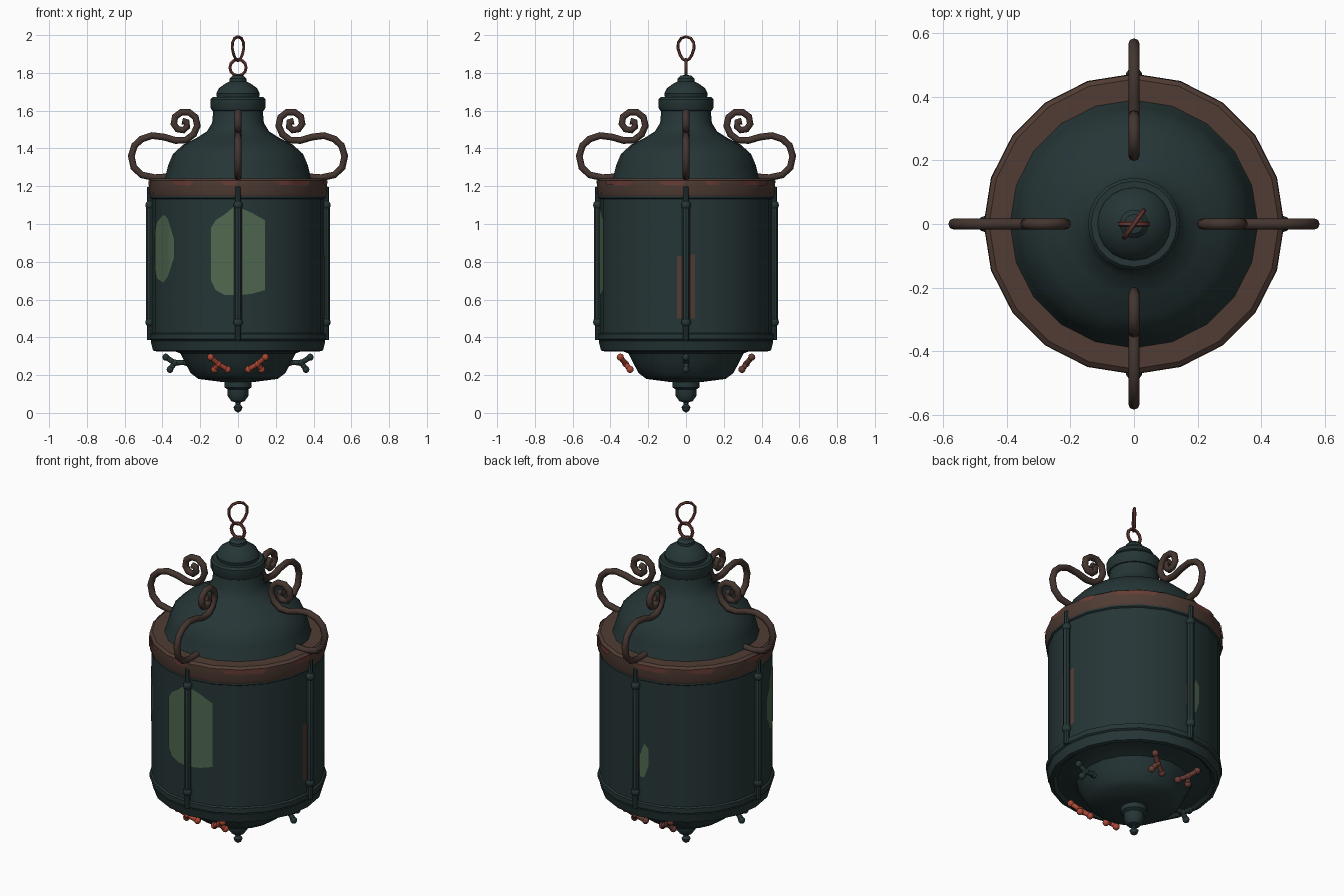
import bpy, bmesh, math, random
from mathutils import Vector

if "Cube" in bpy.data.objects:
    bpy.data.objects.remove(bpy.data.objects["Cube"])

random.seed(4)
SIDES = 20


def material(name, rgb):
    m = bpy.data.materials.new(name)
    m.diffuse_color = (*rgb, 1)
    m.use_nodes = True
    m.node_tree.nodes["Principled BSDF"].inputs["Base Color"].default_value = m.diffuse_color
    return m


DARK = material("dark green iron", (0.019, 0.036, 0.037))
BROWN = material("brown rust", (0.080, 0.045, 0.034))
SCROLL = material("dark brown iron", (0.058, 0.036, 0.029))
RED = material("red rust", (0.140, 0.045, 0.036))
BRIGHT = material("bright red rust", (0.42, 0.065, 0.037))
GREEN = material("pale green glass", (0.080, 0.138, 0.080))


def finish(ob, mat, angle=35):
    ob.data.materials.append(mat)
    bpy.ops.object.select_all(action='DESELECT')
    ob.select_set(True)
    bpy.context.view_layer.objects.active = ob
    if ob.type == 'CURVE':
        bpy.ops.object.convert(target='MESH')
    bpy.ops.object.shade_smooth_by_angle(angle=math.radians(angle))
    return ob


def mesh_object(name, bm, mat):
    me = bpy.data.meshes.new(name)
    bm.to_mesh(me)
    bm.free()
    ob = bpy.data.objects.new(name, me)
    bpy.context.collection.objects.link(ob)
    return finish(ob, mat)


def lathe(name, profile, mat, n=SIDES, at=(0, 0)):
    bm = bmesh.new()
    rings = [[bm.verts.new((at[0] + r * math.cos(2 * math.pi * i / n),
                            at[1] + r * math.sin(2 * math.pi * i / n), z))
              for i in range(n)] for r, z in profile]
    for a, b in zip(rings, rings[1:]):
        for i in range(n):
            j = (i + 1) % n
            bm.faces.new((a[i], a[j], b[j], b[i]))
    bmesh.ops.remove_doubles(bm, verts=bm.verts, dist=1e-5)
    bmesh.ops.recalc_face_normals(bm, faces=bm.faces)
    return mesh_object(name, bm, mat)


def tube(name, paths, r, mat, cyclic=False, res=2):
    cu = bpy.data.curves.new(name, 'CURVE')
    cu.dimensions = '3D'
    cu.bevel_depth = r
    cu.bevel_resolution = res
    cu.use_fill_caps = True
    for path in paths:
        sp = cu.splines.new('POLY')
        sp.points.add(len(path) - 1)
        for p, co in zip(sp.points, path):
            p.co = (*co, 1)
        sp.use_cyclic_u = cyclic
    ob = bpy.data.objects.new(name, cu)
    bpy.context.collection.objects.link(ob)
    return finish(ob, mat, 50)


def ball(name, co, r, mat):
    bm = bmesh.new()
    bmesh.ops.create_uvsphere(bm, u_segments=10, v_segments=6, radius=r)
    bmesh.ops.translate(bm, verts=bm.verts, vec=co)
    return mesh_object(name, bm, mat)


def patch(name, r, cols, mat):
    """Thin plate on the faceted wall; cols = (degrees from the front, low z, high z)."""
    bm = bmesh.new()
    prev = None
    a = cols[0][0]
    while a <= cols[-1][0]:
        for c, d in zip(cols, cols[1:]):
            if c[0] <= a <= d[0]:
                t = (a - c[0]) / (d[0] - c[0])
                lo, hi = c[1] + t * (d[1] - c[1]), c[2] + t * (d[2] - c[2])
        step = 360 / SIDES
        rr = r * math.cos(math.radians(step / 2)) / math.cos(math.radians(a % step - step / 2))
        x, y = rr * math.sin(math.radians(a)), -rr * math.cos(math.radians(a))
        cur = bm.verts.new((x, y, lo)), bm.verts.new((x, y, hi))
        if prev:
            bm.faces.new((prev[0], cur[0], cur[1], prev[1]))
        prev = cur
        a += 3
    return mesh_object(name, bm, mat)


# Roof, cap and main body
lathe("dome_roof", [(.395, 1.23), (.385, 1.25), (.37, 1.31), (.345, 1.37), (.29, 1.42), (.22, 1.455),
                    (.165, 1.49), (.137, 1.535), (.13, 1.61)], DARK)
lathe("roof_collar", [(.12, 1.595), (.137, 1.60), (.145, 1.615), (.145, 1.66), (.135, 1.672), (.10, 1.672)], DARK)
lathe("roof_cap", [(.11, 1.66), (.115, 1.69), (.10, 1.72), (.065, 1.745), (.045, 1.755), (.045, 1.77),
                   (.03, 1.785), (0, 1.79)], DARK)
lathe("rim_band", [(.38, 1.242), (.455, 1.242), (.47, 1.23), (.472, 1.16), (.465, 1.145), (.44, 1.145)], BROWN)
lathe("body_wall", [(.458, 1.20), (.458, .38)], DARK)
lathe("upper_trim", [(.455, 1.16), (.466, 1.153), (.466, 1.137), (.455, 1.13)], DARK)
lathe("lower_trim", [(.455, .425), (.468, .418), (.468, .39), (.455, .38)], DARK)
lathe("base_band", [(.455, .395), (.462, .38), (.45, .33), (.43, .325), (.41, .34)], DARK)
lathe("bottom_bowl", [(.44, .345), (.36, .335), (.305, .315), (.28, .265), (.25, .21), (.21, .18),
                      (.08, .163), (0, .163)], DARK)
lathe("bottom_finial", [(.072, .17), (.072, .135), (.055, .125), (.055, .09), (.035, .062), (.012, .055),
                        (.012, .045), (.024, .03), (.018, .012), (0, 0)], DARK, 12)

# Rust flakes on the rim band
a = -48
while a < 300:
    w = random.choice((12, 18, 24, 30))
    patch("rim_rust_flake", .4745, [(a, 1.226, 1.229), (a + 3, 1.207, 1.23), (a + w - 3, 1.203, 1.23),
                                    (a + w, 1.226, 1.229)], RED)
    a += w + random.choice((12, 18, 24))

# Pale glass patches and rust strips on the wall
patch("front_glass", .461, [(-18, .70, .98), (-15, .65, 1.02), (-9, .625, 1.05), (-3, .625, 1.09),
                            (3, .625, 1.08), (9, .63, 1.06), (18, .65, 1.02)], GREEN)
patch("left_glass", .461, [(-75, .80, .92), (-69, .71, 1.01), (-60, .69, 1.05), (-54, .72, 1.03),
                           (-48, .82, .92)], GREEN)
patch("back_glass", .461, [(183, .57, .70), (186, .57, .77), (189, .64, .74)], GREEN)
patch("right_rust_strip", .461, [(84, .50, .83), (96, .50, .84)], BROWN)
patch("back_rust_strip", .461, [(177, .60, .72), (183, .61, .70)], BROWN)

# Four rods with knobs and four scrolls, one set per side
scroll = [(.37, 1.25), (.44, 1.245), (.51, 1.26), (.552, 1.30), (.565, 1.36), (.548, 1.415), (.51, 1.45),
          (.455, 1.468), (.39, 1.46), (.33, 1.442), (.275, 1.445), (.235, 1.475), (.215, 1.52), (.225, 1.565),
          (.26, 1.592), (.30, 1.592), (.333, 1.568), (.34, 1.53), (.32, 1.502), (.29, 1.497), (.27, 1.515),
          (.272, 1.54), (.295, 1.545)]
for name, dx, dy in (("right", 1, 0), ("back", 0, 1), ("left", -1, 0), ("front", 0, -1)):
    at = (.466 * dx, .466 * dy)
    lathe(name + "_rod", [(0, .385), (.016, .385), (.016, .47), (.02, .47), (.02, 1.09), (.015, 1.10),
                          (.015, 1.195), (0, 1.20)], DARK, 8, at)
    for z in (.48, 1.10):
        ball(name + "_rod_knob", (*at, z), .026, DARK)
    tube(name + "_scroll", [[(r * dx, r * dy, z) for r, z in scroll]], .018, SCROLL)


# Six forked screws around the bowl
def fork(name, ends, hub, mat):
    tube(name, [[hub, e] for e in ends], .014, mat)
    for e in ends:
        ball(name + "_tip", e, .019, mat)
    ball(name + "_hub", hub, .018, mat)


for s in (-1, 1):
    fork("side_fork_screw", [(s * .275, 0, .268), (s * .382, 0, .295), (s * .36, 0, .23)], (s * .335, 0, .265), DARK)
    for t, mat in ((-1, BRIGHT), (1, RED)):
        def slope(x, z):
            return (s * x, t * (.36 - (.31 - z) * .8), z)
        fork("fork_screw", [slope(.145, .295), slope(.055, .23), slope(.125, .23)], slope(.105, .26), mat)

# Hanging chain
turn = [2 * math.pi * i / 12 for i in range(12)]
tube("chain_ring", [[(.043 * math.cos(u), 0, 1.828 + .043 * math.sin(u)) for u in turn]], .009, RED, True, 1)
tube("chain_link", [[(.03 * math.cos(u) * (1 + .25 * math.sin(u)), .042 * math.cos(u) * (1 + .25 * math.sin(u)),
                      1.928 + .064 * math.sin(u)) for u in turn]], .008, RED, True, 1)
